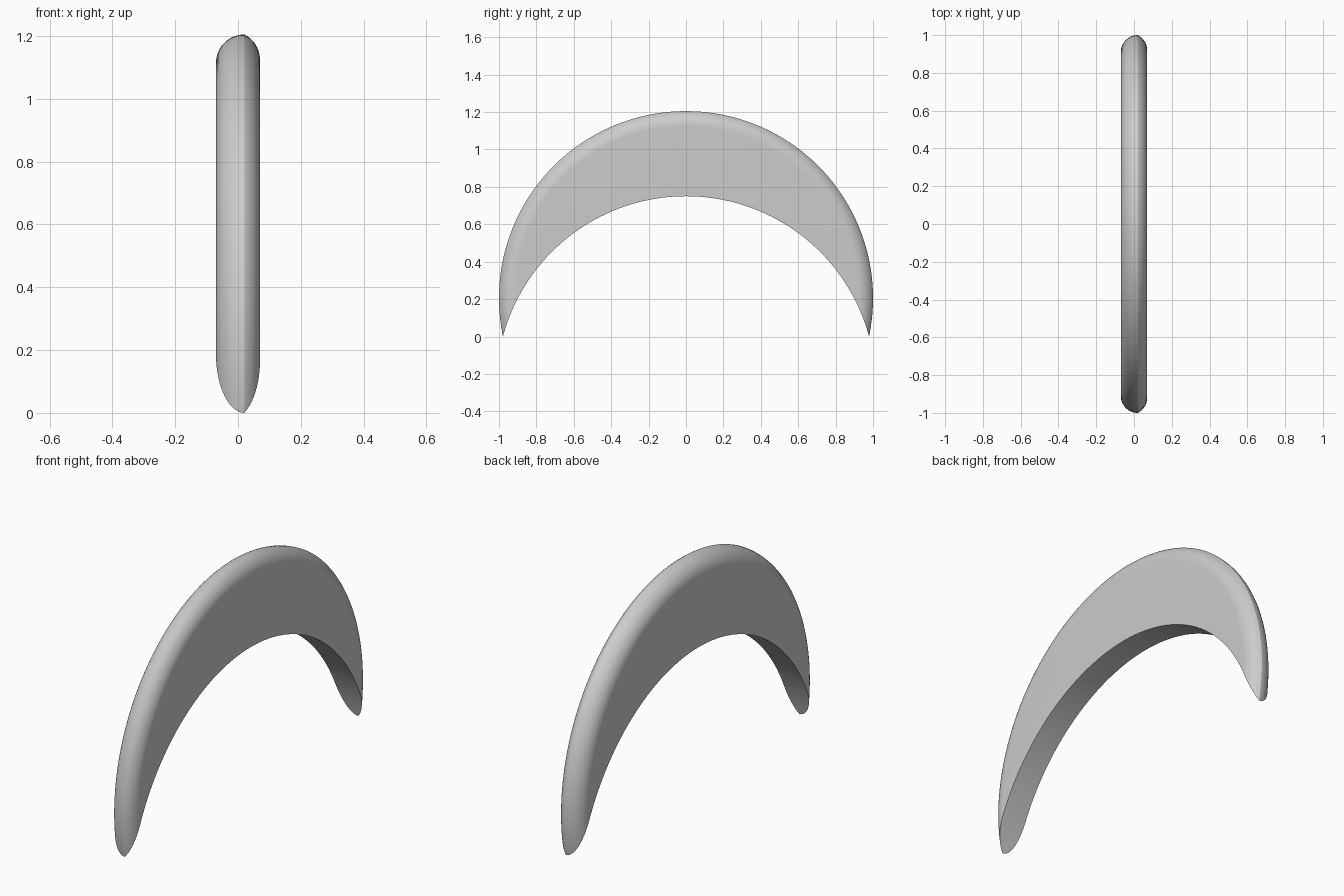
import bpy, bmesh
from math import sin, cos, pi, asin, sqrt, radians
from mathutils import Matrix, Vector

if "Cube" in bpy.data.objects:
    bpy.data.objects.remove(bpy.data.objects["Cube"])

HALF = 0.07        # half thickness
RIDGE = 0.02       # x of the crease along the rim
FILLET = 0.09      # rounding radius of both rim sides
CENTRE_Z = 0.205   # centre of the outer circle
INNER_TOP = 0.75   # top of the inner arc
STEPS = 12
SEGMENTS = 160


def add_object(name, bm):
    bmesh.ops.recalc_face_normals(bm, faces=bm.faces)
    mesh = bpy.data.meshes.new(name)
    bm.to_mesh(mesh)
    bm.free()
    obj = bpy.data.objects.new(name, mesh)
    bpy.context.collection.objects.link(obj)
    return obj


def rim_profile():
    """(x, radius) points: a full round on one side, a shorter round on the other."""
    points = []
    for i in range(STEPS + 1):
        a = pi / 2 * i / STEPS
        points.append((RIDGE - FILLET * cos(a), 1 - FILLET + FILLET * sin(a)))
    mid = HALF - FILLET
    top = pi / 2 - asin((RIDGE - mid) / FILLET)
    base = 1 - FILLET * sin(top)
    for i in range(1, STEPS + 1):
        a = top * (1 - i / STEPS)
        points.append((mid + FILLET * cos(a), base + FILLET * sin(a)))
    return points


# Rounded disc: rings around the x axis, closed by flat caps
bm = bmesh.new()
rings = []
for x, r in rim_profile():
    angles = [2 * pi * k / SEGMENTS for k in range(SEGMENTS)]
    rings.append([bm.verts.new((x, r * cos(a), CENTRE_Z + r * sin(a))) for a in angles])
for lower, upper in zip(rings, rings[1:]):
    for k in range(SEGMENTS):
        n = (k + 1) % SEGMENTS
        bm.faces.new((lower[k], lower[n], upper[n], upper[k]))
bm.faces.new(rings[0])
bm.faces.new(rings[-1])
crescent = add_object("crescent", bm)

# Cutter cylinder: its arc meets the outer circle at the tips on z = 0
tip_sq = 1 - CENTRE_Z ** 2
inner_r = (tip_sq + INNER_TOP ** 2) / (2 * INNER_TOP)
bm = bmesh.new()
place = Matrix.Translation(Vector((0, 0, INNER_TOP - inner_r))) @ Matrix.Rotation(pi / 2, 4, "Y")
bmesh.ops.create_cone(bm, cap_ends=True, segments=SEGMENTS, radius1=inner_r,
                      radius2=inner_r, depth=1, matrix=place)
cutter = add_object("inner_arc_cutter", bm)
cutter.hide_render = True

# Cut the hollow and keep only the finished crescent
cut = crescent.modifiers.new("hollow", "BOOLEAN")
cut.operation = "DIFFERENCE"
cut.solver = "EXACT"
cut.object = cutter
bpy.context.view_layer.update()
graph = bpy.context.evaluated_depsgraph_get()
result = bpy.data.meshes.new_from_object(crescent.evaluated_get(graph))
crescent.modifiers.clear()
crescent.data = result
bpy.data.objects.remove(cutter)

# Single grey material
grey = bpy.data.materials.new("light_grey")
grey.use_nodes = True
colour = (0.6, 0.6, 0.6, 1)
grey.diffuse_color = colour
grey.node_tree.nodes["Principled BSDF"].inputs["Base Color"].default_value = colour
crescent.data.materials.clear()
crescent.data.materials.append(grey)

# Smooth rounds, sharp ridge and inner edges
bpy.ops.object.select_all(action="DESELECT")
crescent.select_set(True)
bpy.context.view_layer.objects.active = crescent
bpy.ops.object.shade_smooth_by_angle(angle=radians(20))
